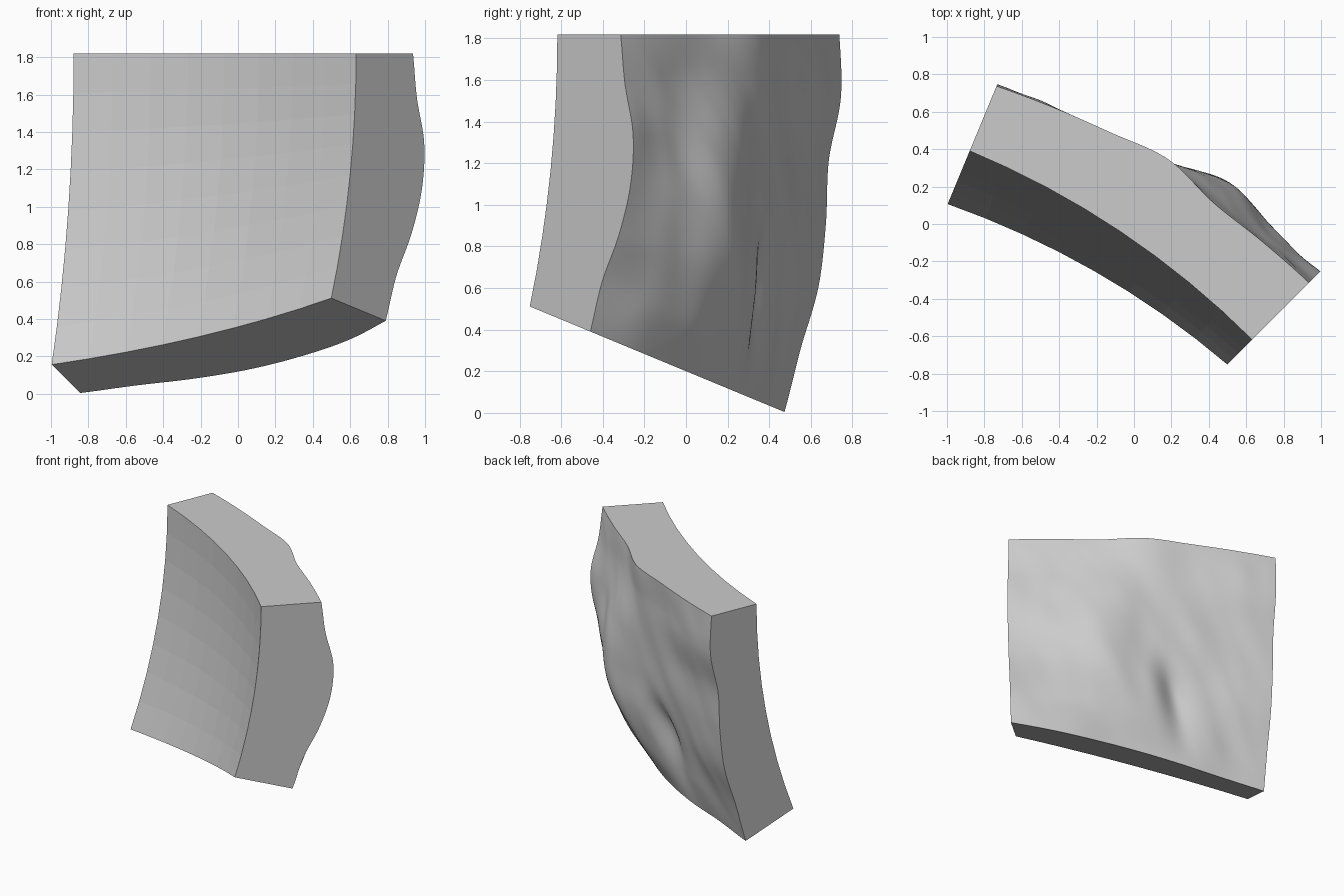
import bpy, bmesh, math
from mathutils import Vector, noise

if "Cube" in bpy.data.objects:
    bpy.data.objects.remove(bpy.data.objects["Cube"])

CENTRE = Vector((-2.66, -3.91, 1.82))   # centre of the ball the chunk is cut from
INNER_R = 4.655
N_IN, N_OUT = 8, 72                      # coarse inner grid, fine terrain grid

# Terrain radius: rows go downward, columns run left to right
HEIGHTS = [
    [5.03, 5.052, 5.078, 5.118, 5.07, 5.075, 5.085],
    [5.047, 5.06, 5.075, 5.12, 5.11, 5.10, 5.12],
    [5.012, 5.04, 5.08, 5.14, 5.20, 5.15, 5.192],
    [5.043, 5.06, 5.10, 5.17, 5.275, 5.22, 5.203],
    [5.069, 5.08, 5.11, 5.22, 5.31, 5.24, 5.165],
    [5.06, 5.08, 5.13, 5.23, 5.26, 5.20, 5.10],
    [5.08, 5.098, 5.15, 5.185, 5.185, 5.158, 5.084],
]


def spline(vals, t):
    """Catmull-Rom through evenly spaced values, t in 0..1."""
    n = len(vals) - 1
    i = min(int(t * n), n - 1)
    f = t * n - i
    p1, p2 = vals[i], vals[i + 1]
    p0 = vals[i - 1] if i > 0 else 2 * p1 - p2
    p3 = vals[i + 2] if i + 2 <= n else 2 * p2 - p1
    return p1 + 0.5 * f * (p2 - p0 + f * (2 * p0 - 5 * p1 + 4 * p2 - p3
                                          + f * (3 * (p1 - p2) + p3 - p0)))


def direction(u, v):
    a = math.radians(22.5 + 22.5 * u)
    b = math.radians(-22.5 * v)
    return Vector((math.tan(a), 1, math.tan(b))).normalized()


def terrain(u, v):
    r = spline([spline(row, u) for row in HEIGHTS], v)
    # narrow gully beside the main bulge
    r -= 0.065 * math.exp(-((u - 0.39 + 0.2 * (v - 0.7)) / 0.05) ** 2 - ((v - 0.71) / 0.13) ** 2)
    # slanted ripples that fade out at the borders
    fade = min(1, 8 * min(u, v, 1 - u, 1 - v))
    return r + 0.014 * fade * noise.noise(Vector((9 * u + 4 * v, 4 * v - 2 * u, 3.7)))


def grid(bm, n, radius, flip, smooth):
    vs = [[bm.verts.new(CENTRE + direction(i / n, j / n) * radius(i / n, j / n))
           for i in range(n + 1)] for j in range(n + 1)]
    for j in range(n):
        for i in range(n):
            q = [vs[j][i], vs[j][i + 1], vs[j + 1][i + 1], vs[j + 1][i]]
            bm.faces.new(q[::-1] if flip else q).smooth = smooth
    return vs


def borders(vs):
    return [vs[0], vs[-1], [r[0] for r in vs], [r[-1] for r in vs]]


bm = bmesh.new()
inner = grid(bm, N_IN, lambda u, v: INNER_R, False, False)
outer = grid(bm, N_OUT, terrain, True, True)
# flat cut walls: top, bottom, left, right
for a, b in zip(borders(inner), borders(outer)):
    bm.faces.new(a + b[::-1]).smooth = False
bmesh.ops.recalc_face_normals(bm, faces=bm.faces)
# crisp borders round the terrain
for e in bm.edges:
    if len({f.smooth for f in e.link_faces}) > 1:
        e.smooth = False

mesh = bpy.data.meshes.new("terrain_chunk")
bm.to_mesh(mesh)
bm.free()
chunk = bpy.data.objects.new("terrain_chunk", mesh)
bpy.context.collection.objects.link(chunk)

stone = bpy.data.materials.new("light_grey")
stone.diffuse_color = (0.6, 0.6, 0.6, 1)
stone.use_nodes = True
stone.node_tree.nodes["Principled BSDF"].inputs["Base Color"].default_value = stone.diffuse_color
mesh.materials.append(stone)
